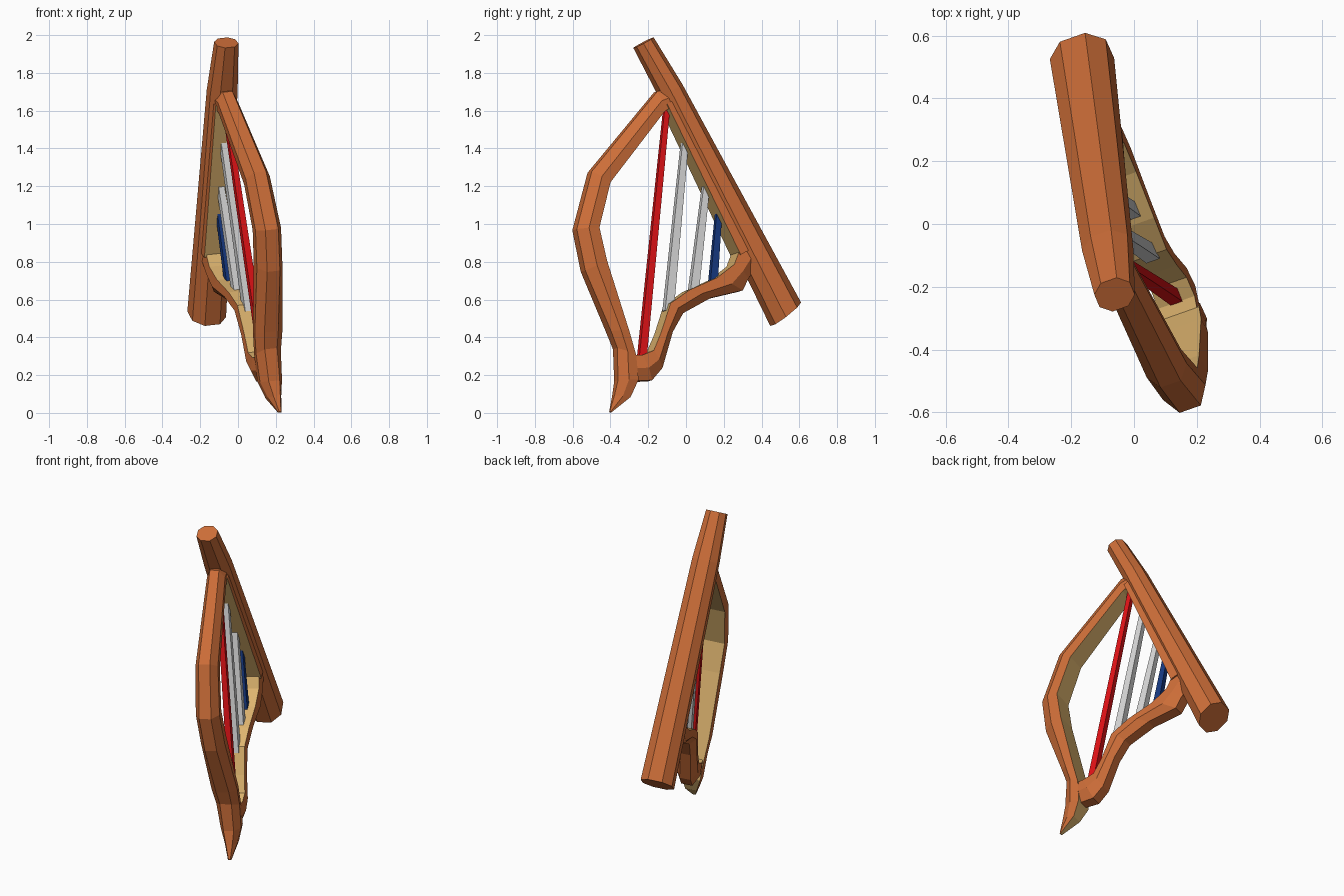
import bpy, bmesh, math
from mathutils import Vector

if "Cube" in bpy.data.objects:
    bpy.data.objects.remove(bpy.data.objects["Cube"])


def material(name, rgb):
    m = bpy.data.materials.new(name)
    m.diffuse_color = (*rgb, 1)
    m.use_nodes = True
    m.node_tree.nodes["Principled BSDF"].inputs["Base Color"].default_value = m.diffuse_color
    return m


WOOD = material("orange wood", (0.61, 0.155, 0.04))
TAN = material("tan inner wood", (0.73, 0.46, 0.16))
RED = material("red string", (0.75, 0.006, 0.008))
GREY = material("grey string", (0.68, 0.68, 0.68))
BLUE = material("blue string", (0.008, 0.04, 0.22))

# The whole harp lies in one turned, slightly leaning plane
NORMAL = Vector((1, 0.354, 0.113)).normalized()


def on_plane(y, z):
    return Vector((0.08 - 0.354 * y - 0.113 * z, y, z))


def sweep(name, stations, section, mats):
    """Loft a section through stations (inner yz, outer yz, half width).
    Section points are (share from inner to outer, share of half width);
    the first section edge is the side facing the strings."""
    bm = bmesh.new()
    rings = []
    for iy, iz, oy, oz, half in stations:
        a, b = on_plane(iy, iz), on_plane(oy, oz)
        rings.append([bm.verts.new(a.lerp(b, t) + NORMAL * (w * half))
                      for t, w in section])
    k = len(section)
    for r, s in zip(rings, rings[1:]):
        for i in range(k):
            j = (i + 1) % k
            f = bm.faces.new((r[i], r[j], s[j], s[i]))
            f.material_index = 1 if i == 0 and len(mats) > 1 else 0
    bm.faces.new(rings[0])
    bm.faces.new(rings[-1])
    bmesh.ops.recalc_face_normals(bm, faces=bm.faces)
    me = bpy.data.meshes.new(name)
    bm.to_mesh(me)
    bm.free()
    for m in mats:
        me.materials.append(m)
    ob = bpy.data.objects.new(name, me)
    bpy.context.collection.objects.link(ob)
    return ob


OCTAGON = [(0, -.45), (0, .45), (.28, 1), (.72, 1),
           (1, .45), (1, -.45), (.72, -1), (.28, -1)]
FRAME = [(0, -.92), (0, .92), (.52, 1), (1, .5), (1, -.5), (.52, -1)]
BOX = [(0, -1), (0, 1), (1, 1), (1, -1)]

# Long slanted beam
sweep("beam", [
    (-.27, 1.935, -.18, 1.985, .06),
    (-.135, 1.68, -.03, 1.735, .077),
    (.46, .465, .595, .58, .095)], OCTAGON, [WOOD])

# Tan lining on the string side of the beam
sweep("beam_lining", [
    (-.12, 1.63, -.06, 1.66, .06),
    (.265, .83, .34, .87, .075)], BOX, [WOOD, TAN])

# Curved pillar running down to the pointed foot
sweep("pillar", [
    (-.07, 1.63, -.08, 1.715, .055),
    (-.13, 1.59, -.16, 1.70, .055),
    (-.42, 1.215, -.51, 1.275, .068),
    (-.48, .975, -.59, .97, .072),
    (-.44, .80, -.545, .75, .072),
    (-.325, .43, -.41, .43, .078),
    (-.285, .30, -.375, .34, .07),
    (-.27, .17, -.37, .17, .062),
    (-.305, .08, -.385, .09, .038),
    (-.398, .002, -.405, .008, .01)], FRAME, [WOOD, TAN])

# Wavy neck from the beam down to the pillar
sweep("neck", [
    (.265, .86, .42, .84, .07),
    (.235, .78, .32, .71, .07),
    (.145, .71, .29, .645, .068),
    (.0, .645, .12, .605, .066),
    (-.10, .575, -.025, .525, .062),
    (-.15, .42, -.08, .425, .06),
    (-.19, .325, -.135, .235, .066),
    (-.25, .30, -.19, .17, .068),
    (-.32, .30, -.31, .165, .055)], FRAME, [WOOD, TAN])


# Four tapered strings
def string(name, top, bottom, mat, r0=.014, r1=.02):
    (ty, tz), (by, bz) = top, bottom
    return sweep(name, [(ty - r0, tz, ty + r0, tz, r0),
                        (by - r1, bz, by + r1, bz, r1)], BOX, [mat])


string("string_1", (-.10, 1.64), (-.235, .28), RED)
string("string_2", (-.005, 1.45), (-.095, .54), GREY, .016, .023)
string("string_3", (.11, 1.24), (.035, .61), GREY, .016, .023)
string("string_4", (.175, 1.09), (.14, .66), BLUE)
